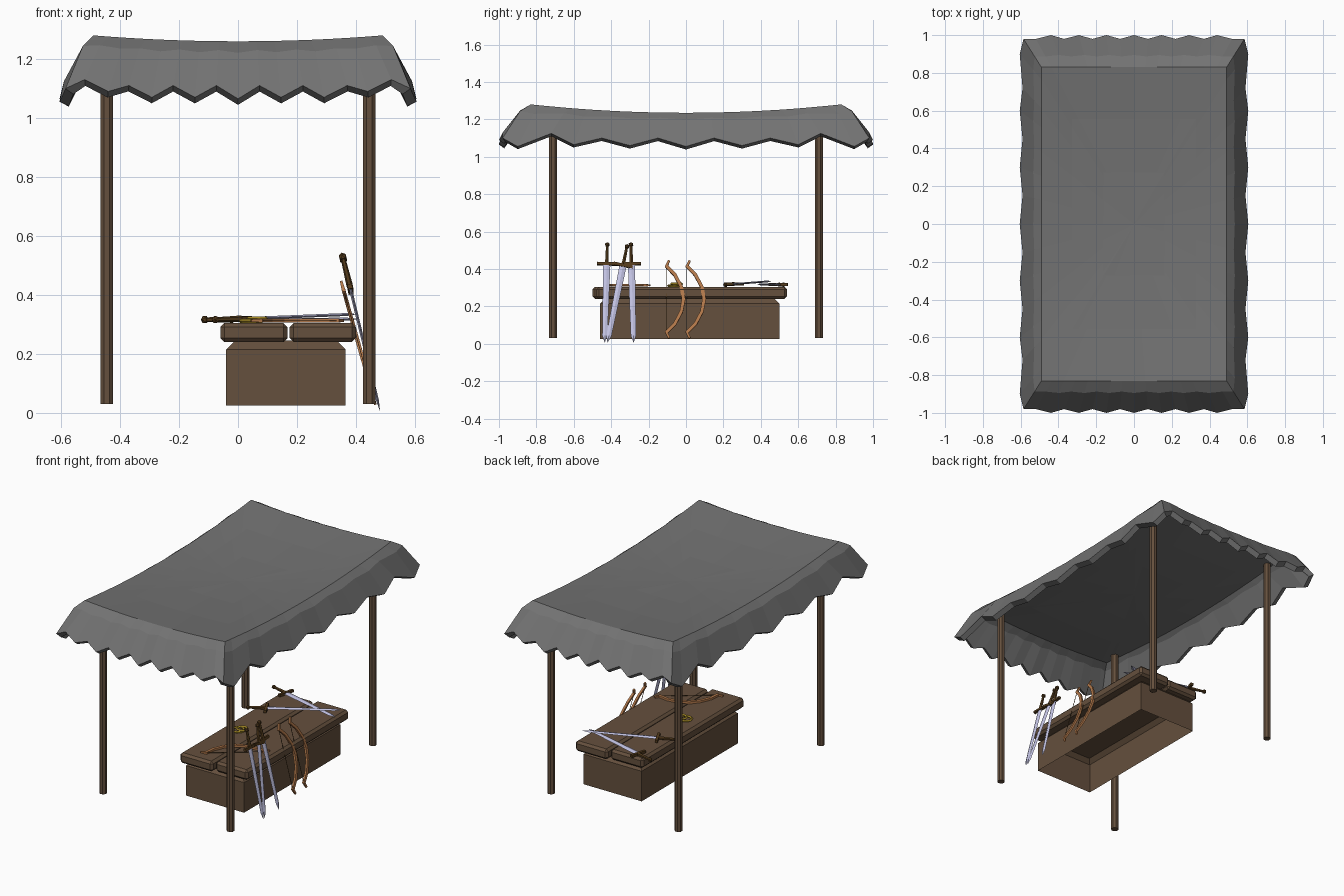
import bpy, bmesh, math
from mathutils import Vector, Matrix

if "Cube" in bpy.data.objects:
    bpy.data.objects.remove(bpy.data.objects["Cube"])


def material(name, rgb):
    m = bpy.data.materials.new(name)
    m.diffuse_color = (*rgb, 1)
    m.use_nodes = True
    m.node_tree.nodes["Principled BSDF"].inputs["Base Color"].default_value = m.diffuse_color
    return m


CLOTH = material("cloth", (0.17, 0.17, 0.17))
WOOD = material("wood", (0.13, 0.08, 0.047))
STEEL = material("steel", (0.55, 0.55, 0.78))
HILT = material("hilt", (0.09, 0.045, 0.012))
BOW = material("bow_wood", (0.45, 0.19, 0.07))
GOLD = material("gold", (0.4, 0.27, 0.02))


def finish(name, bm, *mats):
    bmesh.ops.recalc_face_normals(bm, faces=bm.faces[:])
    me = bpy.data.meshes.new(name)
    bm.to_mesh(me)
    bm.free()
    for m in mats:
        me.materials.append(m)
    ob = bpy.data.objects.new(name, me)
    bpy.context.collection.objects.link(ob)
    return ob


def add_box(bm, lo, hi):
    lo, hi = Vector(lo), Vector(hi)
    mat = Matrix.Translation((lo + hi) / 2) @ Matrix.Diagonal((*(hi - lo), 1))
    return bmesh.ops.create_cube(bm, size=1, matrix=mat)["verts"]


def bridge(bm, a, b):
    for i in range(len(a)):
        j = (i + 1) % len(a)
        bm.faces.new((a[i], a[j], b[j], b[i]))


# Canopy: sagging roof with a pleated, zigzag skirt
def roof_z(x, y):
    return 1.28 - 0.02 * (1 - (x / 0.49) ** 2) - 0.045 * (1 - (y / 0.83) ** 2)


half_front = [(0.52, 1.13), (0.44, 1.09), (0.37, 1.11), (0.292, 1.07),
              (0.22, 1.11), (0.146, 1.07), (0.073, 1.11)]
half_side = [(0.9, 1.055), (0.72, 1.125), (0.6, 1.065), (0.45, 1.10),
             (0.3, 1.06), (0.15, 1.10)]


def full(half, mid_z):
    return [(-p, z) for p, z in half] + [(0, mid_z)] + [(p, z) for p, z in reversed(half)]


hem = []
for s in (-1, 1):
    for x, z in full(half_front, 1.065):
        hem.append(Vector((-s * x, s * (1.0 if z < 1.1 else 0.98), z)))
    hem.append(Vector((-s * 0.585, s * 0.98, 1.10)))
    for y, z in full(half_side, 1.055):
        hem.append(Vector((-s * (0.605 if z < 1.09 else 0.59), -s * y, z)))
    hem.append(Vector((-s * 0.585, -s * 0.98, 1.10)))


def rim_point(p):
    x = max(-0.49, min(0.49, p.x * 0.84))
    y = max(-0.83, min(0.83, p.y * 0.85))
    return Vector((x, y, roof_z(x, y)))


bm = bmesh.new()
rim = [rim_point(p) for p in hem]
mid = []
for p, r in zip(hem, rim):
    m = r.lerp(p, 0.38)
    m.z = r.z - 0.2 * (r.z - p.z)
    mid.append(m)
rings = [hem, mid, rim]
for k in (0.67, 0.33):
    rings.append([Vector((r.x * k, r.y * k, roof_z(r.x * k, r.y * k))) for r in rim])
rings = [[bm.verts.new(p) for p in ring] for ring in rings]
for a, b in zip(rings, rings[1:]):
    bridge(bm, a, b)
centre = bm.verts.new((0, 0, roof_z(0, 0)))
inner = rings[-1]
for i in range(len(inner)):
    bm.faces.new((inner[i], inner[(i + 1) % len(inner)], centre))
bmesh.ops.recalc_face_normals(bm, faces=bm.faces[:])
if sum(f.normal.z for f in bm.faces) < 0:
    bmesh.ops.reverse_faces(bm, faces=bm.faces[:])
canopy = finish("canopy", bm, CLOTH)
if canopy.data.polygons[-1].normal.z < 0:
    canopy.data.flip_normals()
sol = canopy.modifiers.new("thickness", 'SOLIDIFY')
sol.thickness, sol.offset = 0.035, -1

# Four octagonal posts
for sx in (-1, 1):
    for sy in (-1, 1):
        bm = bmesh.new()
        bmesh.ops.create_cone(bm, cap_ends=True, segments=8, radius1=0.023, radius2=0.023, depth=1.21,
                              matrix=Matrix.Translation((sx * 0.445, sy * 0.71, 0.635))
                              @ Matrix.Rotation(math.pi / 8, 4, 'Z'))
        finish("post", bm, WOOD)

# Table base: chamfered top, open underneath
bm = bmesh.new()
add_box(bm, (-0.04, -0.46, 0.025), (0.365, 0.5, 0.245))
bm.normal_update()
bmesh.ops.delete(bm, geom=[f for f in bm.faces if f.normal.z < -0.9], context='FACES_ONLY')
top = [e for e in bm.edges if all(v.co.z > 0.2 for v in e.verts)]
bmesh.ops.bevel(bm, geom=top, offset=0.03, segments=1, affect='EDGES')
finish("table_base", bm, WOOD)

# Two table planks
for x0, x1, y0, y1 in ((-0.06, 0.168, -0.5, 0.52), (0.175, 0.4, -0.48, 0.54)):
    bm = bmesh.new()
    add_box(bm, (x0, y0, 0.24), (x1, y1, 0.305))
    bmesh.ops.bevel(bm, geom=bm.edges[:], offset=0.014, segments=1, affect='EDGES')
    finish("table_plank", bm, WOOD)


def frame(origin, along, normal):
    z = along.normalized()
    x = Vector(normal).cross(z).normalized()
    m = Matrix((x, z.cross(x), z)).transposed().to_4x4()
    m.translation = origin
    return m


# Swords: diamond blade, guard, grip and pommel
def sword(tip, pommel, normal):
    bm = bmesh.new()
    loops = []
    for z, w in ((0.04, 0.014), (0.43, 0.019)):
        loops.append([bm.verts.new(c) for c in ((w, 0, z), (0, 0.005, z), (-w, 0, z), (0, -0.005, z))])
    bridge(bm, *loops)
    point = bm.verts.new((0, 0, 0))
    for i in range(4):
        bm.faces.new((loops[0][i], loops[0][(i + 1) % 4], point))
    bm.faces.new(loops[1])
    n = len(bm.faces)
    add_box(bm, (-0.052, -0.008, 0.427), (0.052, 0.008, 0.443))
    bmesh.ops.create_cone(bm, cap_ends=True, segments=6, radius1=0.011, radius2=0.008, depth=0.09,
                          matrix=Matrix.Translation((0, 0, 0.486)))
    bmesh.ops.create_icosphere(bm, subdivisions=1, radius=0.014, matrix=Matrix.Translation((0, 0, 0.54)))
    bm.faces.ensure_lookup_table()
    for f in bm.faces[n:]:
        f.material_index = 1
    tip = Vector(tip)
    bm.transform(frame(tip, Vector(pommel) - tip, normal))
    finish("sword", bm, STEEL, HILT)


for tip_y, top_y in ((-0.435, -0.42), (-0.42, -0.31), (-0.28, -0.295)):
    sword((0.482, tip_y, 0.005), (0.35, top_y, 0.55), (1, 0, 0))
sword((0.41, 0.385, 0.318), (-0.11, 0.52, 0.316), (0, 0, 1))
sword((0.405, 0.455, 0.335), (-0.08, 0.21, 0.316), (0, 0, 1))


# Bows: curved square limb with a thin string
def tube(bm, pts, radii, across):
    loops = []
    for i, p in enumerate(pts):
        t = (pts[min(i + 1, len(pts) - 1)] - pts[max(i - 1, 0)]).normalized()
        side = t.cross(across).normalized()
        r = radii[i]
        loops.append([bm.verts.new(p + side * a * r + across * b * r)
                      for a, b in ((1, 0.7), (-1, 0.7), (-1, -0.7), (1, -0.7))])
    for a, b in zip(loops, loops[1:]):
        bridge(bm, a, b)
    bm.faces.new(loops[0])
    bm.faces.new(loops[-1])


def bow(bottom, top, bulge):
    half = [(0.0, 0.01, 0.006), (0.03, -0.005, 0.009), (0.075, 0.04, 0.009), (0.14, 0.075, 0.009)]
    prof = half + [(0.205, 0.087, 0.010)] + [(0.41 - u, v, r) for u, v, r in reversed(half)]
    a, b = Vector(bottom), Vector(top)
    along = (b - a).normalized()
    out = Vector(bulge)
    out = (out - along * out.dot(along)).normalized()
    k = (b - a).length / 0.41
    pts = [a + along * u * k + out * v for u, v, r in prof]
    across = along.cross(out)
    bm = bmesh.new()
    tube(bm, pts, [r for u, v, r in prof], across)
    n = len(bm.faces)
    tube(bm, [pts[1], pts[-2]], [0.0015, 0.0015], across)
    bm.faces.ensure_lookup_table()
    for f in bm.faces[n:]:
        f.material_index = 1
    finish("bow", bm, BOW, HILT)


for y in (-0.1, 0.01):
    bow((0.465, y, 0.03), (0.35, y, 0.445), (0, 1, 0))
bow((0.05, -0.44, 0.313), (0.36, -0.2, 0.313), (-1, 1, 0))

# Small gold rings lying on the planks
for x, y, z, r in ((0.045, -0.06, 0.311, 0.036), (0.065, -0.05, 0.32, 0.03)):
    bpy.ops.mesh.primitive_torus_add(major_segments=10, minor_segments=4, major_radius=r,
                                     minor_radius=0.007, location=(x, y, z))
    bpy.context.object.name = "gold_ring"
    bpy.context.object.data.materials.append(GOLD)
